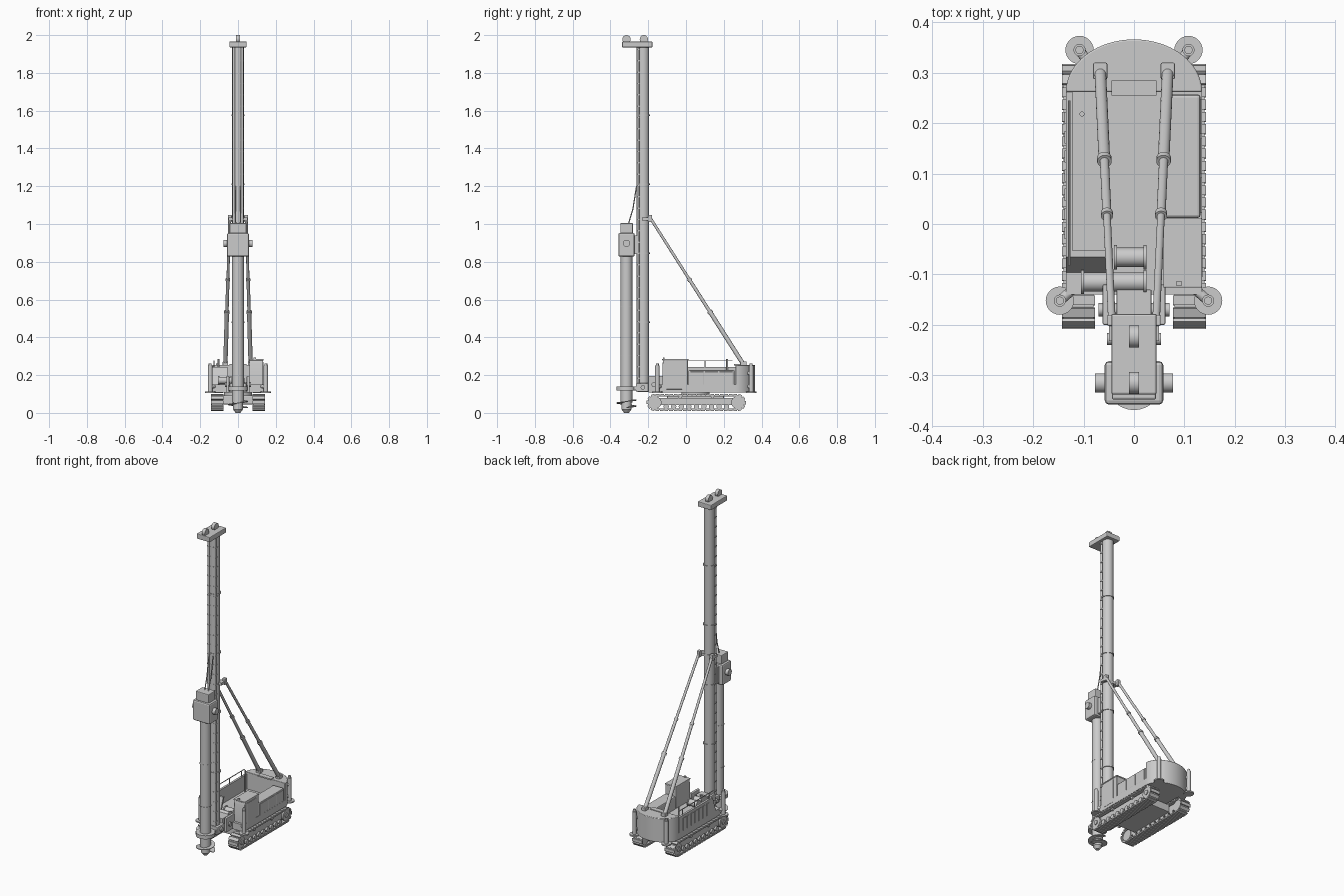
import bpy, bmesh, math
from mathutils import Vector

if "Cube" in bpy.data.objects:
    bpy.data.objects.remove(bpy.data.objects["Cube"])


def finish(name, bm, smooth=False, bevel=0):
    bmesh.ops.recalc_face_normals(bm, faces=bm.faces)
    me = bpy.data.meshes.new(name)
    bm.to_mesh(me)
    bm.free()
    ob = bpy.data.objects.new(name, me)
    bpy.context.collection.objects.link(ob)
    if bevel:
        m = ob.modifiers.new("bevel", 'BEVEL')
        m.width, m.segments = bevel, 2
    if smooth:
        bpy.ops.object.select_all(action='DESELECT')
        ob.select_set(True)
        bpy.context.view_layer.objects.active = ob
        bpy.ops.object.shade_smooth_by_angle(angle=math.radians(35))
    return ob


def box(name, x, y, z, bevel=0):
    bm = bmesh.new()
    bmesh.ops.create_cube(bm, size=1)
    for v in bm.verts:
        v.co = [r[0] + (c + 0.5) * (r[1] - r[0]) for c, r in zip(v.co, (x, y, z))]
    return finish(name, bm, False, bevel)


def rod(name, a, b, r, r2=None, n=20):
    a, b = Vector(a), Vector(b)
    bm = bmesh.new()
    bmesh.ops.create_cone(bm, cap_ends=True, segments=n, radius1=r,
                          radius2=r if r2 is None else r2, depth=(b - a).length)
    q = Vector((0, 0, 1)).rotation_difference(b - a)
    for v in bm.verts:
        v.co = q @ v.co + (a + b) / 2
    return finish(name, bm, True)


def prism(name, pts, lo, hi, axis='Z', bevel=0):
    """Extrude an outline: (x, y) along Z or (y, z) along X."""
    bm = bmesh.new()
    at = (lambda p, h: (p[0], p[1], h)) if axis == 'Z' else (lambda p, h: (h, p[0], p[1]))
    A = [bm.verts.new(at(p, lo)) for p in pts]
    B = [bm.verts.new(at(p, hi)) for p in pts]
    bm.faces.new(A)
    bm.faces.new(B)
    for i in range(len(pts)):
        j = (i + 1) % len(pts)
        bm.faces.new((A[i], A[j], B[j], B[i]))
    return finish(name, bm, True, bevel)


# Crawler tracks: belt, grouser pads, wheels and rollers
Y0, Y1, ZC, R = -0.163, 0.272, 0.055, 0.039
L = Y1 - Y0


def track_point(s, r):
    """Point and tangent angle on the track loop, s in 0..1."""
    arc = math.pi * R
    d = s * (2 * L + 2 * arc)
    if d < L:
        return Y0 + d, ZC + r, 0
    if d < L + arc:
        t = (d - L) / R
        return Y1 + r * math.sin(t), ZC + r * math.cos(t), -t
    if d < 2 * L + arc:
        return Y1 - (d - L - arc), ZC - r, math.pi
    t = (d - 2 * L - arc) / R
    return Y0 - r * math.sin(t), ZC - r * math.cos(t), math.pi - t


for side, sx in (("left", -1), ("right", 1)):
    bm = bmesh.new()
    N = 60
    rings = []
    for i in range(N):
        ring = []
        for r, x in ((R, .08), (R, .14), (R - .006, .14), (R - .006, .08)):
            y, z, _ = track_point(i / N, r)
            ring.append(bm.verts.new((sx * x, y, z)))
        rings.append(ring)
    for i in range(N):
        p, q = rings[i], rings[(i + 1) % N]
        for k in range(4):
            bm.faces.new((p[k], p[(k + 1) % 4], q[(k + 1) % 4], q[k]))
    for i in range(46):
        y, z, a = track_point((i + .5) / 46, R + .002)
        g = bmesh.ops.create_cube(bm, size=1)
        for v in g['verts']:
            u, w = v.co.y * .019, v.co.z * .008
            v.co = (sx * .11 + v.co.x * .066, y + u * math.cos(a) - w * math.sin(a),
                    z + u * math.sin(a) + w * math.cos(a))
    finish(side + "_track", bm)
    for y in (Y0, Y1):
        rod(side + "_track_wheel", (sx * .085, y, ZC), (sx * .138, y, ZC), .033, n=28)
        rod(side + "_wheel_hub", (sx * .085, y, ZC), (sx * .143, y, ZC), .014)
    for i in range(9):
        y = -.105 + i * .04
        rod(side + "_track_roller", (sx * .088, y, .034), (sx * .138, y, .034), .014, n=16)
    for y in (-.03, .14):
        rod(side + "_carrier_roller", (sx * .09, y, .082), (sx * .136, y, .082), .009, n=14)
    box(side + "_track_frame", sorted((sx * .088, sx * .128)), (-.15, .26), (.042, .08))

# Undercarriage between tracks
box("undercarriage", (-.09, .09), (-.1, .2), (.045, .092), .004)
rod("slew_ring", (0, .05, .09), (0, .05, .112), .075, n=40)

# Deck with rounded tail and solid counterweight
arc = [(.135 * math.cos(t), .262 + .104 * math.sin(t)) for t in [math.pi * i / 32 for i in range(33)]]
prism("deck", [(-.135, -.14), (.135, -.14)] + arc, .108, .15)
prism("counterweight", arc, .112, .254, bevel=.003)
box("counterweight_block", (-.045, .045), (.255, .285), (.25, .258))

# Left engine enclosure with sloping front, louvres and handrail
wall = [(-.1, .14), (.262, .14), (.262, .242), (-.065, .242)]
prism("left_enclosure_wall", wall, -.135, -.122, 'X')
prism("left_enclosure_front", [(-.1, .14), (-.088, .14), (-.053, .242), (-.065, .242)], -.135, -.055, 'X')
for i in range(7):
    y = -.03 + i * .038
    box("side_louvre", (-.138, -.134), (y, y + .024), (.15, .225))
rod("handrail", (-.128, -.082, .276), (-.128, .245, .276), .0025, n=8)
for y in (-.04, .1, .215):
    rod("handrail_post", (-.128, y, .23), (-.128, y, .276), .0025, n=8)
rod("exhaust_pipe", (-.103, .218, .14), (-.103, .218, .285), .005, n=12)

# Right service housing with doors
box("right_housing", (.06, .132), (.012, .257), (.14, .226), .006)
for i in range(3):
    y = .022 + i * .078
    box("housing_door", (.13, .135), (y, y + .07), (.15, .218), .001)

# Operator cab
prism("cab", [(-.125, .112), (.01, .112), (.01, .28), (-.118, .28), (-.125, .26)], .06, .133, 'X', .003)
box("cab_roof", (.058, .135), (-.126, .012), (.278, .286), .002)
box("cab_side_door", (.132, .136), (-.105, -.02), (.125, .27), .001)
box("cab_lamp", (.083, .095), (-.122, -.114), (.284, .294))

# Winch drums on front deck
for y, x0, x1 in ((-.115, -.105, .025), (-.066, -.04, .025)):
    rod("winch_drum", (x0, y, .172), (x1, y, .172), .019, n=28)
    for x in (x0, x1 - .006):
        rod("winch_flange", (x, y, .172), (x + .006, y, .172), .024, n=28)

# Outriggers at the four corners
for sx in (-1, 1):
    for x, y, ax, ay in ((.147, -.152, .11, -.12), (.108, .345, .07, .29)):
        x, ax = x * sx, ax * sx
        rod("outrigger_post", (x, y, .11), (x, y, .25), .012)
        rod("outrigger_piston", (x, y, .25), (x, y, .262), .008)
        rod("outrigger_foot", (x, y, .104), (x, y, .112), .028, n=28)
        for z in (.14, .21) if y > 0 else (.14,):
            rod("outrigger_arm", (ax, ay, z), (x, y, z), .01, n=12)

# Mast tube, joint flanges and guide rails
MY = -.226
rod("mast", (0, MY, .11), (0, MY, 1.94), .031, n=36)
for z in (.48, .845, 1.21, 1.575):
    rod("mast_flange", (0, MY, z - .004), (0, MY, z + .004), .035, n=36)
for sx in (-1, 1):
    rod("guide_rail", (sx * .022, -.254, .13), (sx * .022, -.254, 1.94), .007, n=14)
    for i in range(30):
        z = .18 + i * .06
        box("rail_clip", sorted((sx * .012, sx * .03)), (-.258, -.236), (z, z + .007))

# Mast foot and link to the deck
box("mast_foot", (-.045, .045), (-.265, -.192), (.112, .158), .005)
box("mast_link", (-.035, .035), (-.2, -.13), (.125, .185), .003)
for sx in (-1, 1):
    box("link_cheek", sorted((sx * .046, sx * .062)), (-.2, -.12), (.108, .195), .003)
    rod("link_pin", (sx * .03, -.17, .15), (sx * .07, -.17, .15), .013)
    rod("foot_pin", (sx * .04, -.228, .135), (sx * .054, -.228, .135), .012)

# Mast crown and sheaves
box("mast_crown", (-.045, .045), (-.338, -.178), (1.935, 1.966), .004)
for y in (-.315, -.223):
    rod("crown_sheave", (-.01, y, 1.978), (.01, y, 1.978), .022, n=28)

# Telescopic backstays
for sx in (-1, 1):
    a, b = Vector((sx * .067, .305, .255)), Vector((sx * .044, -.188, 1.03))
    cuts = (0, .36, .58, 1)
    for i, r in enumerate((.0115, .009, .0075)):
        rod("backstay_section", a.lerp(b, cuts[i]), a.lerp(b, cuts[i + 1]), r, n=18)
    for c, r in ((.36, .0145), (.58, .012)):
        rod("backstay_collar", a.lerp(b, c - .007), a.lerp(b, c + .007), r, n=18)
    box("backstay_base", sorted((sx * .053, sx * .081)), (.287, .32), (.245, .272), .003)
    box("backstay_bracket", sorted((sx * .033, sx * .053)), (-.202, -.18), (1.01, 1.048), .003)
box("bracket_band", (-.05, .05), (-.232, -.195), (1.018, 1.034))

# Rotary drive head with side motors and hoses
DY = -.315
box("drive_head", (-.058, .058), (-.358, -.272), (.827, .952), .008)
box("drive_head_cap", (-.044, .044), (-.348, -.281), (.95, 1.005), .004)
box("head_carriage", (-.034, .034), (-.275, -.25), (.84, .94))
for sx in (-1, 1):
    rod("side_motor", (sx * .05, DY, .897), (sx * .077, DY, .897), .019, n=24)
    pts = [(sx * .012, -.305, 1.0), (sx * .014, -.281, 1.08), (sx * .014, -.262, 1.2)]
    for p, q in zip(pts, pts[1:]):
        rod("head_hose", p, q, .003, n=8)

# Drill tube, lower guide and bit
rod("drill_tube", (0, DY, .055), (0, DY, .83), .031, n=36)
for z in (.3, .56):
    rod("tube_joint", (0, DY, z), (0, DY, z + .005), .0325, n=36)
rod("tube_guide_ring", (0, DY, .119), (0, DY, .141), .054, n=32)
box("tube_guide_arm", (-.035, .035), (-.29, -.24), (.12, .14))
rod("drill_core", (0, DY, .018), (0, DY, .06), .026, n=24)
rod("drill_tip", (0, DY, 0), (0, DY, .018), .012, .026, n=24)

# Helical cutting flight
bm = bmesh.new()
prev = None
for i in range(41):
    t = i / 40 * 2.6 * math.pi
    z = .026 + .042 * i / 40
    ring = [bm.verts.new((r * math.cos(t), DY + r * math.sin(t), z + h))
            for r, h in ((.02, 0), (.054, 0), (.054, .004), (.02, .004))]
    if prev:
        for k in range(4):
            bm.faces.new((prev[k], prev[(k + 1) % 4], ring[(k + 1) % 4], ring[k]))
    else:
        bm.faces.new(ring)
    prev = ring
bm.faces.new(prev)
finish("auger_flight", bm, True)
